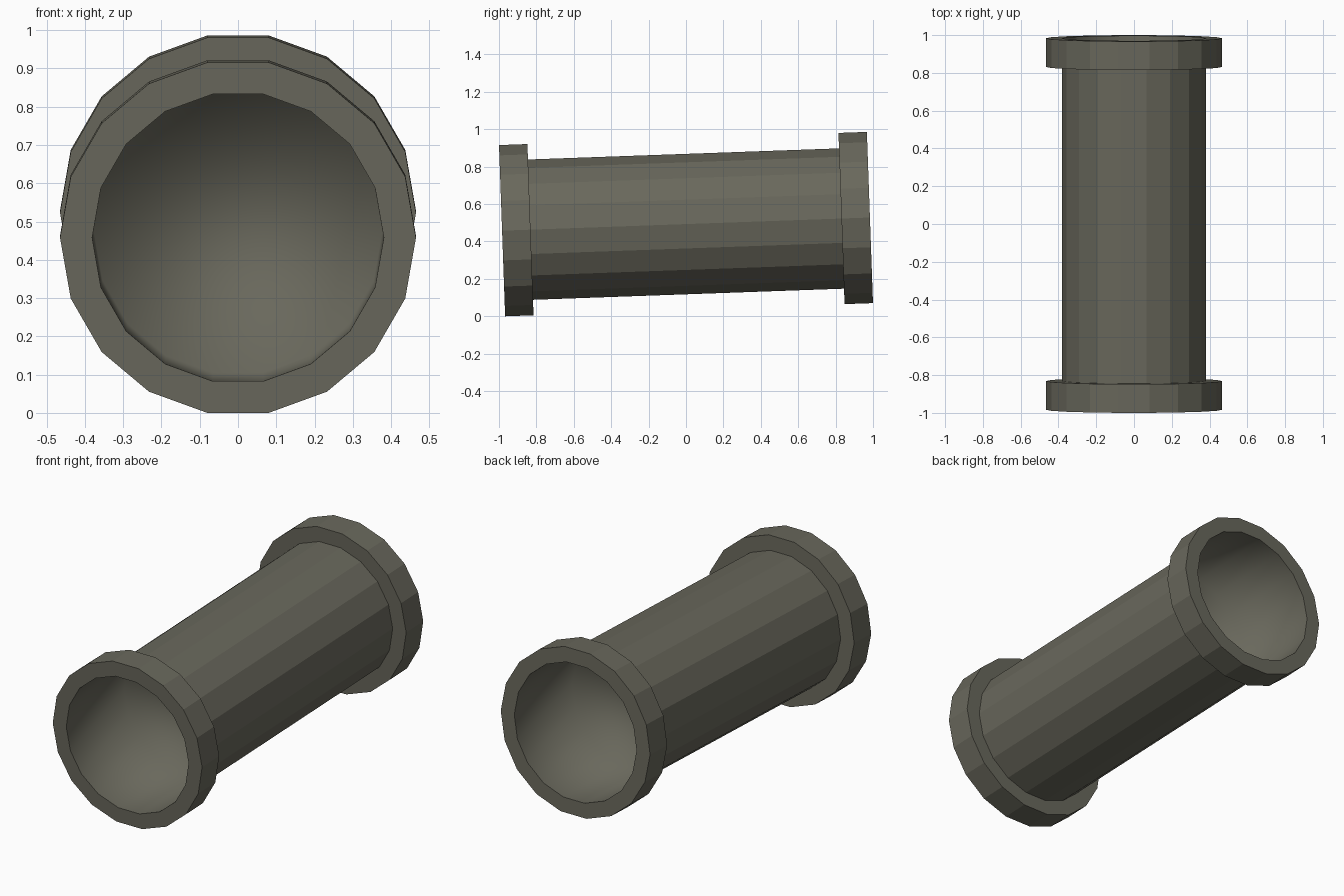
import bpy, bmesh, math
from mathutils import Matrix

if "Cube" in bpy.data.objects:
    bpy.data.objects.remove(bpy.data.objects["Cube"])

SIDES = 18
TUBE_R, COLLAR_R = 0.381, 0.465
HALF, COLLAR_IN = 0.984, 0.832      # half length, inner face of collars
RECESS = 0.51                       # depth of the hollow ends

mat = bpy.data.materials.new("dark olive grey")
mat.diffuse_color = (0.141, 0.138, 0.107, 1)
mat.use_nodes = True
mat.node_tree.nodes["Principled BSDF"].inputs["Base Color"].default_value = mat.diffuse_color

# whole piece leans slightly, the back end is higher
place = Matrix.Translation((0, 0, 0.493)) @ Matrix.Rotation(math.radians(2.05), 4, 'X')


def lathe(name, profile, flip=False, floor=False):
    """Spin (radius, y) points around the y axis, optionally closing the last loop."""
    bm = bmesh.new()
    ring = [(math.cos(a), math.sin(a)) for a in (2 * math.pi * i / SIDES for i in range(SIDES))]
    loops = [[bm.verts.new((r * c, y, r * s)) for c, s in ring] for r, y in profile]
    for a, b in zip(loops, loops[1:]):
        for i in range(SIDES):
            j = (i + 1) % SIDES
            quad = (a[i], b[i], b[j], a[j])
            bm.faces.new(quad[::-1] if flip else quad)
    if floor:
        bm.faces.new(loops[-1] if flip else loops[-1][::-1])
    mesh = bpy.data.meshes.new(name)
    bm.to_mesh(mesh)
    bm.free()
    mesh.materials.append(mat)
    ob = bpy.data.objects.new(name, mesh)
    ob.matrix_world = place
    bpy.context.collection.objects.link(ob)
    return ob


# main tube between the collars
lathe("tube", [(TUBE_R, -COLLAR_IN), (TUBE_R, COLLAR_IN)])

# raised collars, each with a hollow closed by a floor
for name, s in (("front_collar", -1), ("back_collar", 1)):
    ob = lathe(name, [(TUBE_R, s * COLLAR_IN), (COLLAR_R, s * COLLAR_IN),
                      (COLLAR_R, s * HALF), (TUBE_R, s * HALF),
                      (TUBE_R - 0.004, s * (HALF - RECESS))], flip=s < 0, floor=True)
    # soften the hollow, keep the outside faceted
    for p in ob.data.polygons:
        c = p.center
        p.use_smooth = math.hypot(c.x, c.z) < TUBE_R and abs(c.y) < HALF - 0.01
